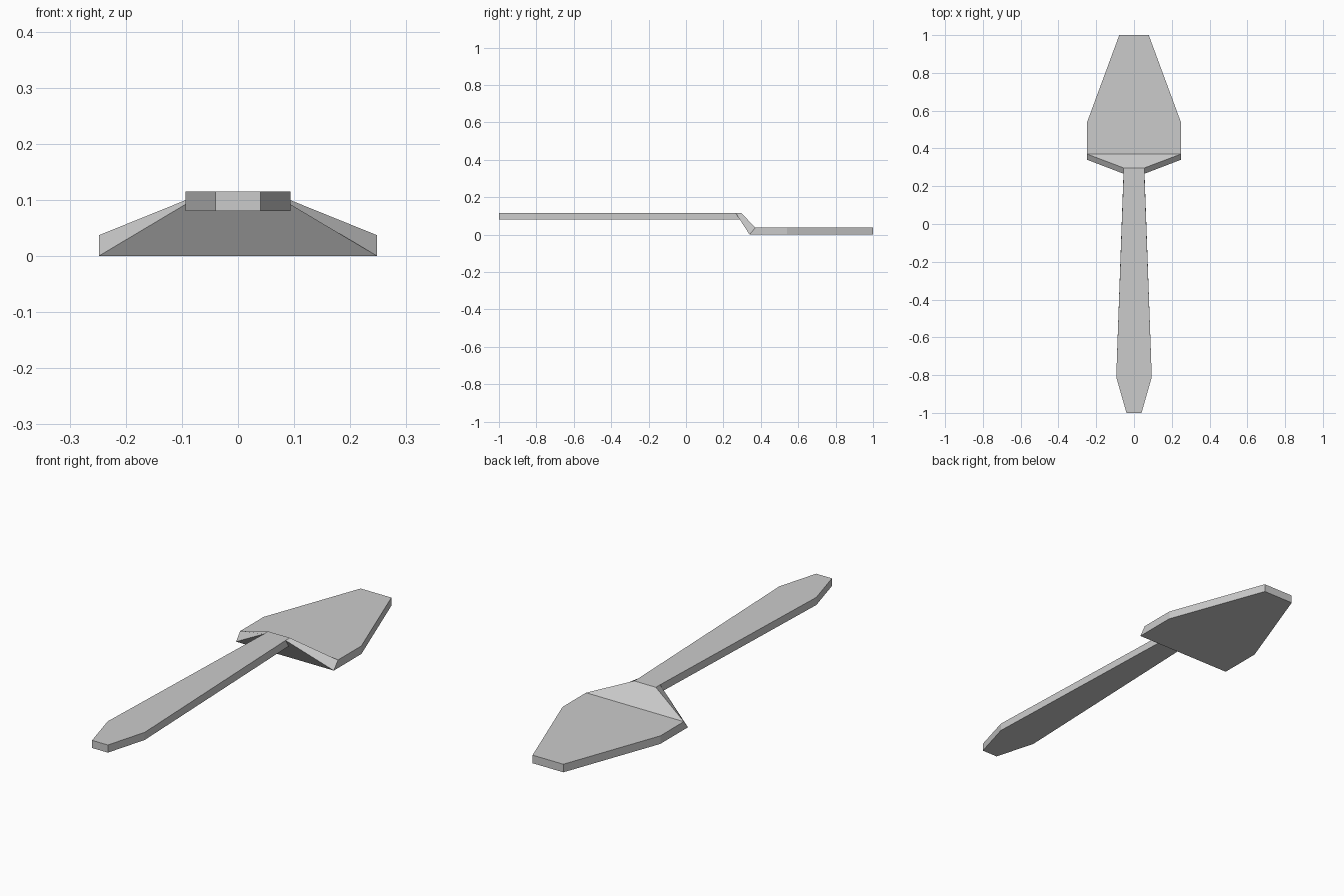
import bpy
import bmesh

cube = bpy.data.objects.get("Cube")
if cube:
    bpy.data.objects.remove(cube, do_unlink=True)

# One plain grey for the whole tool
grey = bpy.data.materials.new("plain_grey")
grey.use_nodes = True
colour = (0.6, 0.6, 0.6, 1)
grey.diffuse_color = colour
grey.node_tree.nodes["Principled BSDF"].inputs["Base Color"].default_value = colour


def loft_plate(name, stations, cap_end=True):
    """Loft a flat bar; a station is (half width, (top y, top z), (bottom y, bottom z))."""
    bm = bmesh.new()
    rings = []
    for half, top, bottom in stations:
        corners = [(-half, *top), (half, *top), (half, *bottom), (-half, *bottom)]
        rings.append([bm.verts.new(c) for c in corners])
    for a, b in zip(rings, rings[1:]):
        for i in range(4):
            j = (i + 1) % 4
            bm.faces.new((a[i], a[j], b[j], b[i]))
    bm.faces.new(rings[0][::-1])
    if cap_end:
        bm.faces.new(rings[-1])
    bmesh.ops.recalc_face_normals(bm, faces=bm.faces)
    mesh = bpy.data.meshes.new(name)
    bm.to_mesh(mesh)
    bm.free()
    mesh.materials.append(grey)
    obj = bpy.data.objects.new(name, mesh)
    bpy.context.collection.objects.link(obj)
    return obj


TOP, UNDER = 0.115, 0.08   # handle heights
THICK = 0.037              # blade thickness

# Handle: tapered butt, widest near the end, its front cut to fit under the neck
loft_plate("handle", [
    (0.04, (-1, TOP), (-1, UNDER)),
    (0.094, (-0.81, TOP), (-0.81, UNDER)),
    (0.055, (0.266, TOP), (0.288, UNDER)),
], cap_end=False)

# Blade: sloping neck that flares out, then a flat plate narrowing to a blunt tip
loft_plate("neck_and_blade", [
    (0.055, (0.297, TOP), (0.266, TOP)),
    (0.248, (0.37, THICK), (0.34, 0)),
    (0.248, (0.54, THICK), (0.54, 0)),
    (0.078, (1, THICK), (1, 0)),
])
